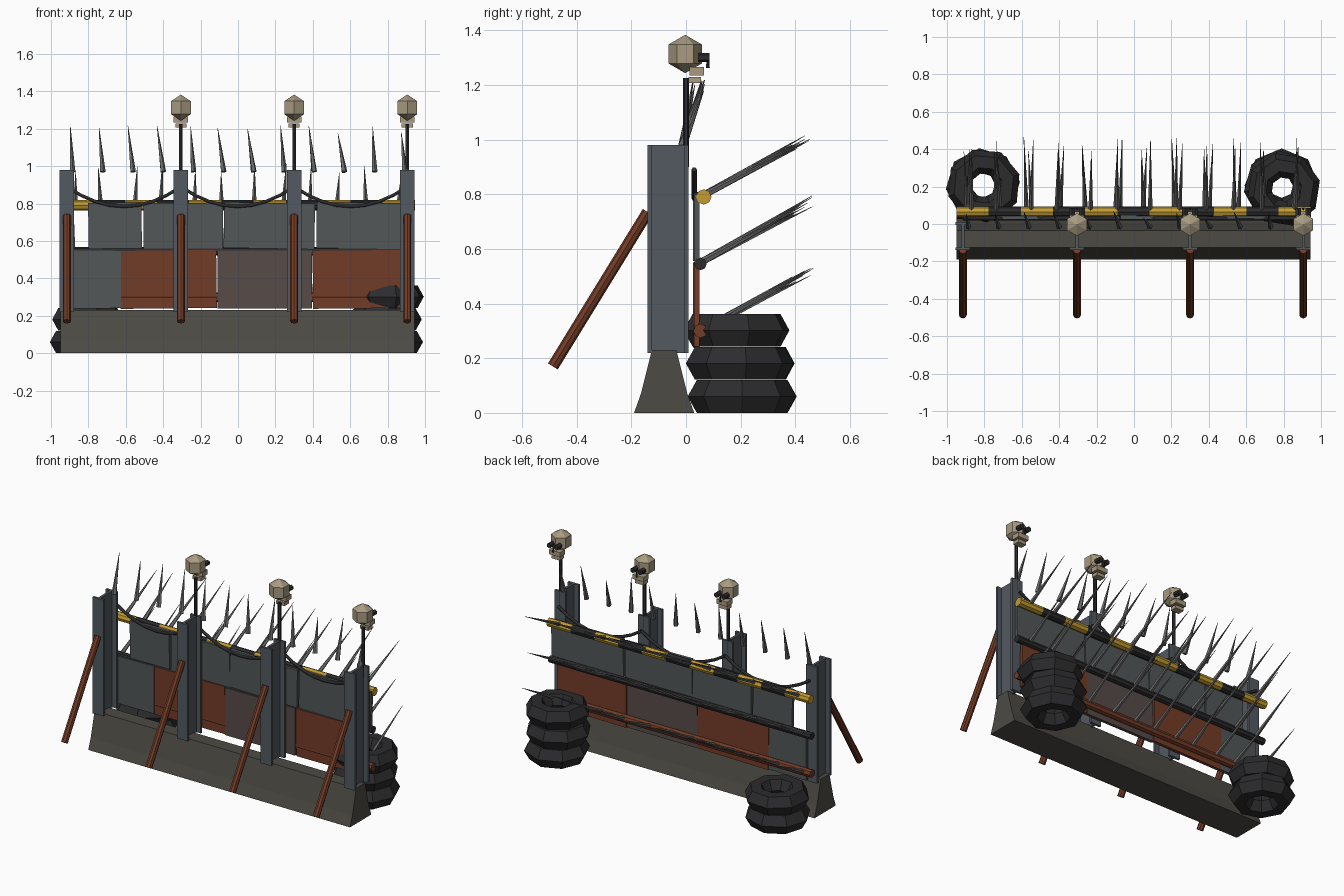
import bpy, bmesh, math, random
from mathutils import Vector, Matrix

if "Cube" in bpy.data.objects:
    bpy.data.objects.remove(bpy.data.objects["Cube"])

random.seed(4)
R = random.uniform
MATS = {}


def paint(ob, name, rgb):
    if name not in MATS:
        MATS[name] = bpy.data.materials.new(name)
        MATS[name].diffuse_color = (*rgb, 1)
    ob.data.materials.append(MATS[name])
    return ob


CONCRETE = ("concrete", (.075, .07, .058))
STEEL = ("steel", (.085, .1, .115))
PLATE = ("plate", (.085, .095, .095))
BROWN = ("brown_plate", (.095, .07, .065))
RUST = ("rust", (.17, .045, .02))
BLACK = ("black", (.025, .025, .027))
SPIKE = ("spike_metal", (.14, .14, .14))
BONE = ("bone", (.4, .33, .22))
YELLOW = ("yellow", (.55, .33, .03))


def obj(name, bm, mat):
    bmesh.ops.recalc_face_normals(bm, faces=bm.faces)
    me = bpy.data.meshes.new(name)
    bm.to_mesh(me)
    bm.free()
    ob = bpy.data.objects.new(name, me)
    bpy.context.collection.objects.link(ob)
    return paint(ob, *mat)


def box(name, c, s, mat, rot=0):
    bm = bmesh.new()
    bmesh.ops.create_cube(bm, size=1, matrix=Matrix.Translation(c) @ Matrix.Rotation(rot, 4, 'Y')
                          @ Matrix.Diagonal((*s, 1)))
    return obj(name, bm, mat)


def rod(name, a, b, r1, r2, mat, n=8):
    a, b = Vector(a), Vector(b)
    d = b - a
    bm = bmesh.new()
    m = Matrix.Translation((a + b) / 2) @ d.to_track_quat('Z', 'Y').to_matrix().to_4x4()
    bmesh.ops.create_cone(bm, cap_ends=True, segments=n, radius1=r1, radius2=r2, depth=d.length, matrix=m)
    return obj(name, bm, mat)


def extrude(name, pts, vec, mat):
    bm = bmesh.new()
    f = bm.faces.new([bm.verts.new(p) for p in pts])
    g = bmesh.ops.extrude_face_region(bm, geom=[f])
    bmesh.ops.translate(bm, vec=vec, verts=[v for v in g["geom"] if isinstance(v, bmesh.types.BMVert)])
    return obj(name, bm, mat)


def tyre(name, c, turn):
    bm = bmesh.new()
    N, M = 8, 6
    rings = []
    for i in range(N):
        a = 2 * math.pi * i / N + turn
        ring = []
        for j in range(M):
            b = 2 * math.pi * j / M
            r = .132 + .067 * math.cos(b)
            ring.append(bm.verts.new((c[0] + r * math.cos(a), c[1] + r * math.sin(a),
                                      c[2] + .069 * math.sin(b))))
        rings.append(ring)
    for i in range(N):
        p, q = rings[i], rings[(i + 1) % N]
        for j in range(M):
            k = (j + 1) % M
            bm.faces.new((p[j], q[j], q[k], p[k]))
    obj(name, bm, BLACK)


# concrete barrier base
side = [(-.19, 0), (-.165, .07), (-.125, .23), (-.035, .23), (.005, .07), (.03, 0)]
extrude("barrier_base", [(-.95, y, z) for y, z in side], (1.893, 0, 0), CONCRETE)

# I-beam posts with braces behind them
posts = [-.915, -.305, .3, .905]
half = [(.039, -.14), (.039, -.125), (.008, -.125), (.008, -.005), (.039, -.005), (.039, .01)]
outline = half + [(-x, y) for x, y in reversed(half)]
for x in posts:
    extrude("post", [(x + px, py, .22) for px, py in outline], (0, 0, .76), STEEL)
    rod("brace", (x, -.14, .735), (x, -.487, .17), .021, .021, RUST)

# patchwork plates
lower = [(-.90, -.625, PLATE), (-.63, -.115, RUST), (-.11, .395, BROWN), (.40, .90, RUST)]
upper = [(-.80, -.515, PLATE), (-.505, -.08, PLATE), (-.075, .41, PLATE), (.42, .94, PLATE)]
for row, z, h in ((lower, .395, .31), (upper, .682, .245)):
    for i, (a, b, m) in enumerate(row):
        box("wall_plate", ((a + b) / 2, .035 + .004 * (i % 2), z), (b - a, .02, h), m, R(-.015, .02))

# horizontal rails, the top one striped
rod("lower_rail", (-.95, .053, .3), (.945, .053, .3), .026, .026, RUST)
rod("middle_rail", (-.95, .053, .545), (.945, .053, .545), .023, .023, BLACK)
w = 1.895 / 11
for i in range(11):
    rod("top_rail_stripe", (-.95 + w * i, .065, .79), (-.95 + w * (i + 1), .065, .79), .028, .028,
        BLACK if i % 2 else YELLOW)

# spikes leaning outwards on each rail, and the row above the wall
for z, n in ((.79, 12), (.55, 12), (.3, 12)):
    for i in range(n):
        x = -.88 + i * 1.74 / (n - 1) + R(-.02, .02)
        k = R(.86, 1.08)
        rod("rail_spike", (x, .055, z), (x + R(-.02, .02), .055 + .38 * k, z + R(.19, .23) * k),
            .014, .001, SPIKE, 5)
for i in range(12):
    x = -.885 + i * .1615
    rod("top_spike", (x, -.015, .97), (x - .02 + R(-.015, .015), R(.025, .07), R(1.17, 1.22)), .016, .001, SPIKE, 5)

# sagging cables between posts
for a, b in zip(posts, posts[1:]):
    cu = bpy.data.curves.new("cable", 'CURVE')
    cu.dimensions = '3D'
    cu.bevel_depth = .01
    cu.bevel_resolution = 1
    cu.use_fill_caps = True
    s = cu.splines.new('POLY')
    s.points.add(8)
    for i, p in enumerate(s.points):
        t = i / 8
        p.co = (a + (b - a) * t, .03, .785 + .105 * (2 * t - 1) ** 2, 1)
    ob = bpy.data.objects.new("cable", cu)
    bpy.context.collection.objects.link(ob)
    paint(ob, *BLACK)

# skulls on poles
for x in posts[1:]:
    rod("skull_pole", (x, 0, .9), (x, 0, 1.225), .011, .011, BLACK, 6)
    bm = bmesh.new()
    bmesh.ops.create_uvsphere(bm, u_segments=6, v_segments=3, radius=.07,
                              matrix=Matrix.Translation((x, -.003, 1.313)))
    obj("skull", bm, BONE)
    box("upper_jaw", (x, .04, 1.25), (.078, .053, .03), BONE)
    box("lower_jaw", (x, .032, 1.217), (.06, .045, .022), BONE)
    for s in (-1, 1):
        rod("eye_socket", (x + s * .026, .045, 1.3), (x + s * .026, .086, 1.3), .017, .017, BLACK, 6)
    rod("nose", (x, .08, 1.262), (x, .08, 1.3), .007, .004, BLACK, 4)

# tyre stacks
for i, (dx, y) in enumerate([(0, .205), (-.005, .197), (.01, .185)]):
    tyre("tyre", (.79 + dx, y, .06 + .121 * i), .12 * i)
for i, dx in enumerate([0, .005]):
    tyre("tyre", (-.808 + dx, .207, .06 + .121 * i), .1 + .2 * i)

for m in bpy.data.materials:
    if m.users and not m.is_grease_pencil:
        m.use_nodes = True
        m.node_tree.nodes["Principled BSDF"].inputs["Base Color"].default_value = m.diffuse_color
